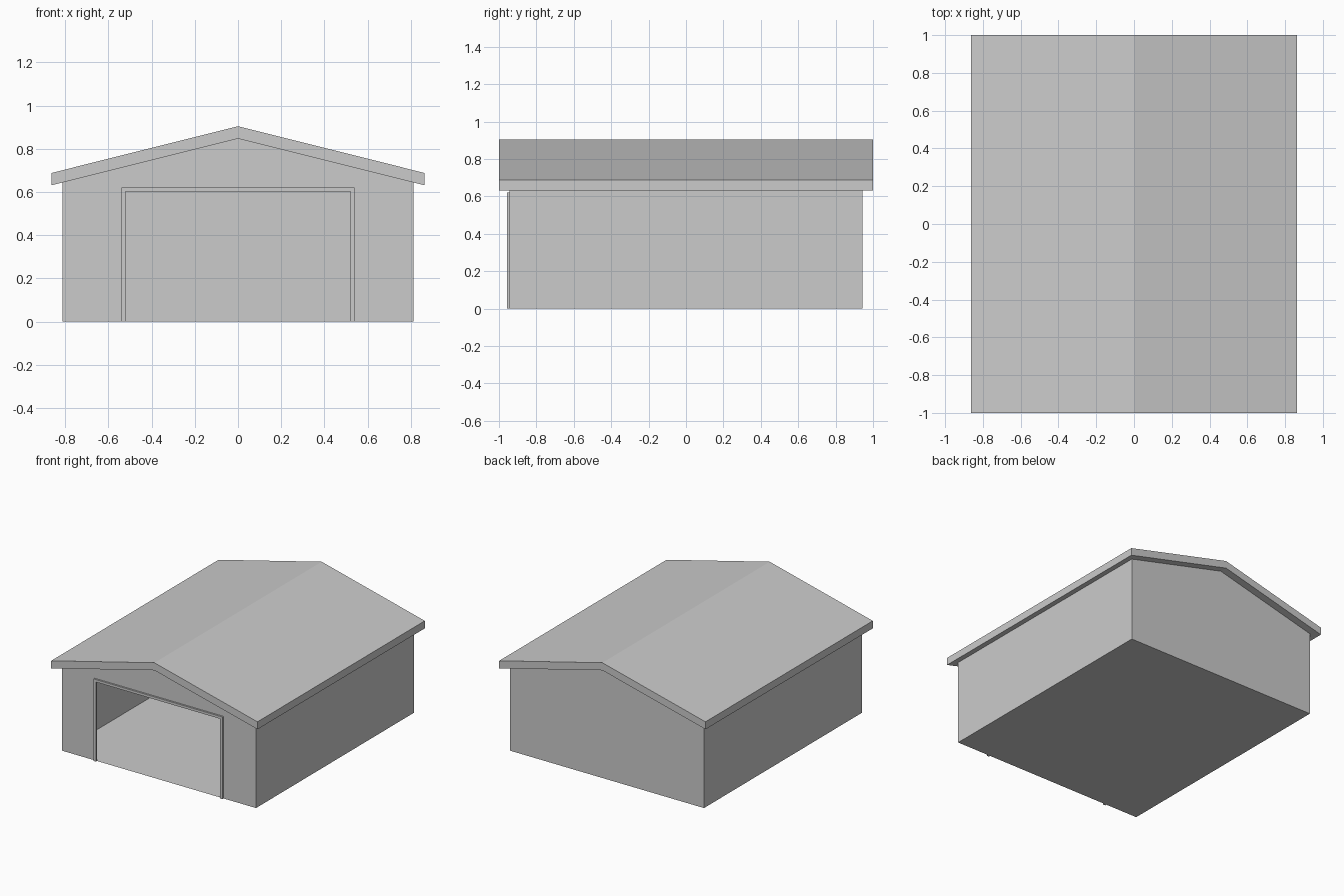
import bpy, bmesh
from mathutils import Vector

if "Cube" in bpy.data.objects:
    bpy.data.objects.remove(bpy.data.objects["Cube"])

HALF_W, FRONT, BACK = 0.811, -0.943, 0.943   # wall shell
EAVE_X, EAVE_Z, RIDGE_Z, THICK = 0.863, 0.631, 0.847, 0.057
WALL_Z = EAVE_Z + (RIDGE_Z - EAVE_Z) * (1 - HALF_W / EAVE_X)
DOOR_X, DOOR_Z, TRIM = 0.52, 0.602, 0.019


def finish(name, bm):
    mesh = bpy.data.meshes.new(name)
    bm.to_mesh(mesh)
    bm.free()
    obj = bpy.data.objects.new(name, mesh)
    bpy.context.collection.objects.link(obj)
    return obj


def face(bm, points):
    return bm.faces.new([bm.verts.new(p) for p in points])


def mirrored(half):
    """Complete a right-hand x/z outline with its left-hand mirror."""
    return half + [(-x, z) for x, z in reversed(half) if x > 0]


def prism(name, outline, y0, y1):
    """Extrude a closed x/z outline along y."""
    bm = bmesh.new()
    f = face(bm, [(x, y0, z) for x, z in outline])
    ext = bmesh.ops.extrude_face_region(bm, geom=[f], use_keep_orig=True)
    moved = [v for v in ext["geom"] if isinstance(v, bmesh.types.BMVert)]
    bmesh.ops.translate(bm, verts=moved, vec=Vector((0, y1 - y0, 0)))
    bmesh.ops.recalc_face_normals(bm, faces=bm.faces[:])
    return finish(name, bm)


# Thin wall shell: front with doorway, plain back, two sides and floor
bm = bmesh.new()
w = HALF_W
front = [(DOOR_X, DOOR_Z), (DOOR_X, 0), (w, 0), (w, WALL_Z)]
front = front + [(0, RIDGE_Z)] + [(-x, z) for x, z in reversed(front)]
face(bm, [(x, FRONT, z) for x, z in front])
back = [(w, 0), (w, WALL_Z), (0, RIDGE_Z), (-w, WALL_Z), (-w, 0)]
face(bm, [(x, BACK, z) for x, z in back])
for s in (-1, 1):
    side = [(s * w, FRONT, 0), (s * w, BACK, 0),
            (s * w, BACK, WALL_Z), (s * w, FRONT, WALL_Z)]
    face(bm, side if s > 0 else side[::-1])
face(bm, [(-w, FRONT, 0), (-w, BACK, 0), (w, BACK, 0), (w, FRONT, 0)])
bmesh.ops.remove_doubles(bm, verts=bm.verts[:], dist=0.0001)
bmesh.ops.recalc_face_normals(bm, faces=bm.faces[:])
finish("walls_and_floor", bm)

# Overhanging gable roof slab
e, t = EAVE_X, THICK
prism("roof", [(0, RIDGE_Z), (e, EAVE_Z), (e, EAVE_Z + t), (0, RIDGE_Z + t),
               (-e, EAVE_Z + t), (-e, EAVE_Z)], -1, 1)

# Raised trim around the doorway
prism("door_trim", mirrored([(DOOR_X + TRIM, DOOR_Z + TRIM), (DOOR_X + TRIM, 0),
                             (DOOR_X, 0), (DOOR_X, DOOR_Z)]), FRONT - 0.013, FRONT)
